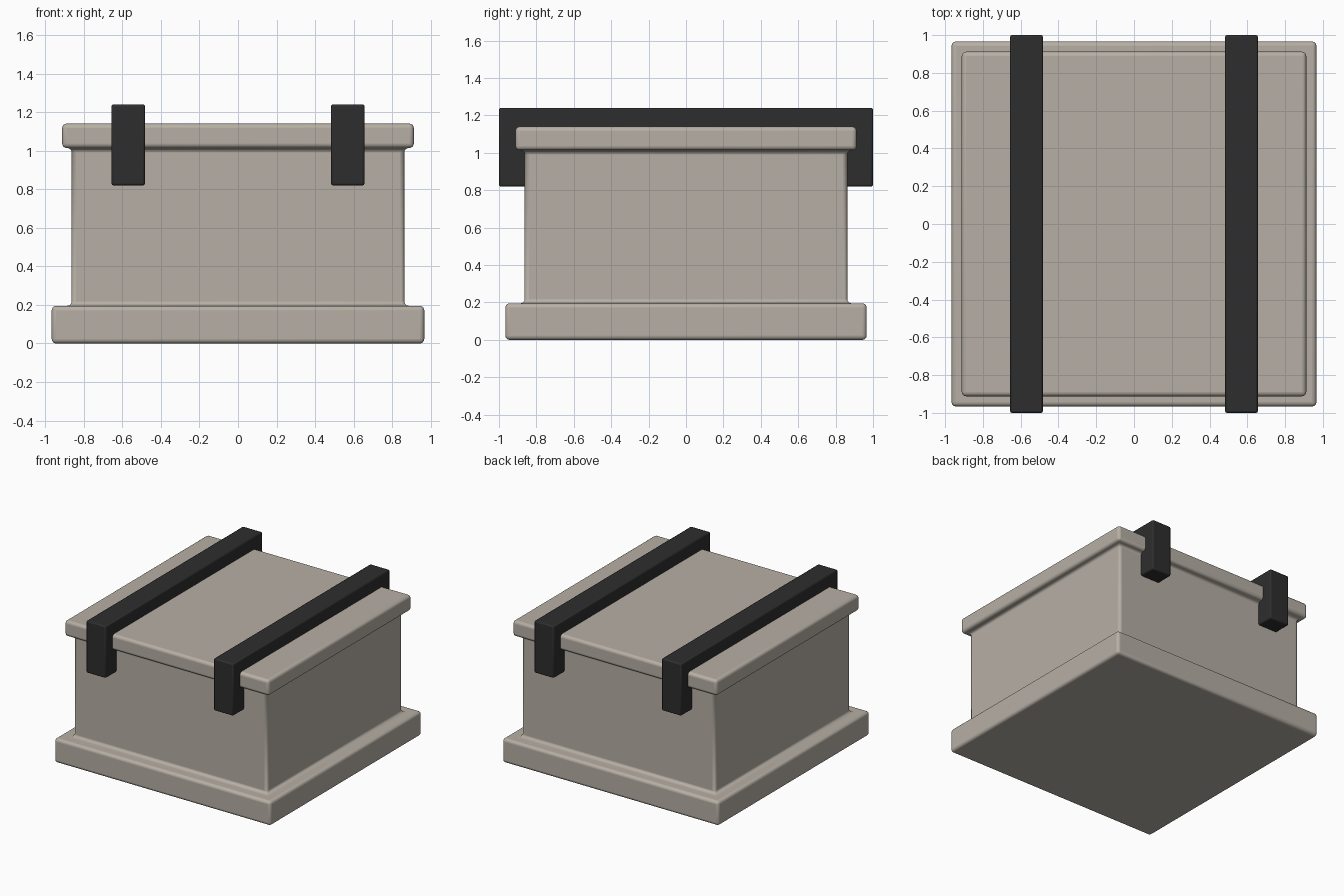
import bpy, bmesh

if "Cube" in bpy.data.objects:
    bpy.data.objects.remove(bpy.data.objects["Cube"])


def material(name, rgb):
    m = bpy.data.materials.new(name)
    m.diffuse_color = (*rgb, 1)
    m.use_nodes = True
    m.node_tree.nodes["Principled BSDF"].inputs["Base Color"].default_value = m.diffuse_color
    return m


def finish(name, bm, mat, bevel, segments):
    bmesh.ops.recalc_face_normals(bm, faces=bm.faces)
    mesh = bpy.data.meshes.new(name)
    bm.to_mesh(mesh)
    bm.free()
    mesh.materials.append(mat)
    ob = bpy.data.objects.new(name, mesh)
    bpy.context.collection.objects.link(ob)
    mod = ob.modifiers.new("Bevel", 'BEVEL')
    mod.width = bevel
    mod.segments = segments
    mod.limit_method = 'ANGLE'
    bpy.ops.object.select_all(action='DESELECT')
    ob.select_set(True)
    bpy.context.view_layer.objects.active = ob
    bpy.ops.object.shade_smooth_by_angle(angle=0.7)
    return ob


stone = material("warm grey", (0.47, 0.43, 0.375))
black = material("strap black", (0.027, 0.027, 0.027))

# Crate: square rings stacked from the plinth, through the body, to the lid
rings = [(0.966, 0), (0.966, 0.195), (0.863, 0.195),
         (0.863, 1.014), (0.912, 1.014), (0.912, 1.14)]
bm = bmesh.new()
loops = [[bm.verts.new((sx * r, sy * r, z)) for sx, sy in
          ((-1, -1), (1, -1), (1, 1), (-1, 1))] for r, z in rings]
for a, b in zip(loops, loops[1:]):
    for i in range(4):
        j = (i + 1) % 4
        bm.faces.new((a[i], a[j], b[j], b[i]))
bm.faces.new(loops[0])
bm.faces.new(loops[-1])
finish("crate", bm, stone, 0.023, 4)

# Straps: bracket profile in the YZ plane, extruded across X
profile = [(-1, 0.82), (-0.85, 0.82), (-0.85, 1.10), (0.85, 1.10),
           (0.85, 0.82), (1, 0.82), (1, 1.24), (-1, 1.24)]
for side, x in (("left", -0.569), ("right", 0.569)):
    bm = bmesh.new()
    face = bm.faces.new([bm.verts.new((x - 0.087, y, z)) for y, z in profile])
    ext = bmesh.ops.extrude_face_region(bm, geom=[face])
    bmesh.ops.translate(bm, vec=(0.174, 0, 0),
                        verts=[v for v in ext["geom"] if isinstance(v, bmesh.types.BMVert)])
    finish(side + "_strap", bm, black, 0.01, 2)
